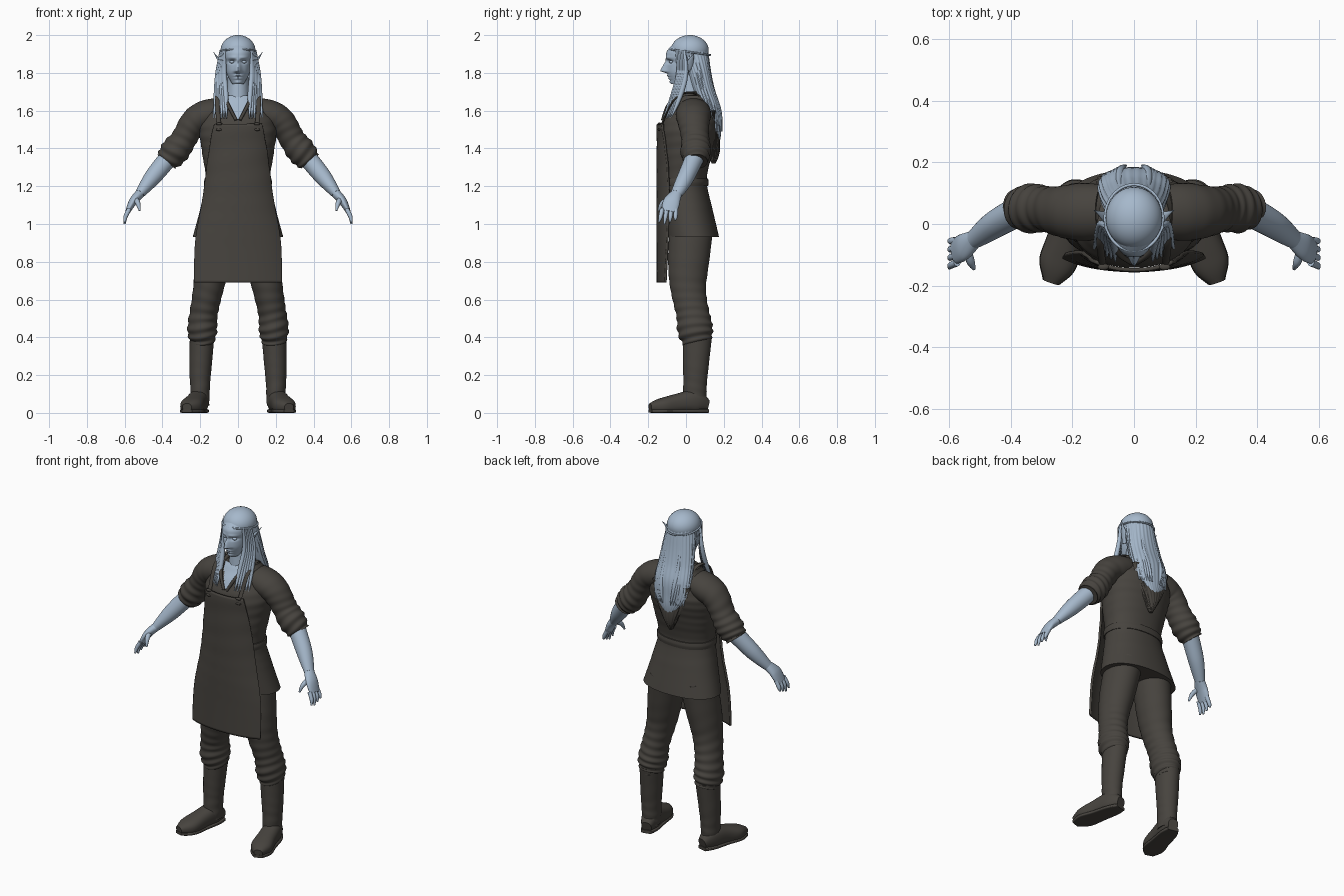
import bpy, bmesh, math
from mathutils import Matrix, Vector

cube = bpy.data.objects.get("Cube")
if cube:
    bpy.data.objects.remove(cube)


def material(name, rgb):
    m = bpy.data.materials.new(name)
    m.use_nodes = True
    m.diffuse_color = (*rgb, 1)
    m.node_tree.nodes["Principled BSDF"].inputs["Base Color"].default_value = (*rgb, 1)
    return m


SKIN = material("pale blue", (0.38, 0.48, 0.6))
CLOTH = material("dark brown", (0.063, 0.057, 0.049))
ALONG_X, ALONG_Y, ALONG_Z = Vector((1, 0, 0)), Vector((0, 1, 0)), Vector((0, 0, 1))
parts = []


def finish(name, bm, mat):
    """Turn a bmesh into an object with one material."""
    bmesh.ops.recalc_face_normals(bm, faces=bm.faces)
    mesh = bpy.data.meshes.new(name)
    bm.to_mesh(mesh)
    bm.free()
    mesh.materials.append(mat)
    obj = bpy.data.objects.new(name, mesh)
    bpy.context.collection.objects.link(obj)
    parts.append(obj)
    return obj


def curve(values, t):
    """Smooth value at t (0 to 1) along evenly spaced values."""
    last = len(values) - 1
    i = max(min(int(t * last), last - 1), 0)
    f = t * last - i
    a, b, c, d = (values[min(max(i + k, 0), last)] for k in (-1, 0, 1, 2))
    return b + ((c - a) * f + (a * 2 - b * 5 + c * 4 - d) * f * f + (b * 3 - a - c * 3 + d) * f ** 3) / 2


def tube(name, mat, path, radii, squash=(1,), half=(math.pi,), sides=32, steps=40, power=2,
         across=ALONG_Y, level=False, fold=0, folds=8, ripple=0, strands=0, shape=None):
    """Skin rings along a path; squash is depth over width, half the angle each ring covers."""
    bm, rings = bmesh.new(), []
    path = [Vector(p) for p in path]
    is_open = half[0] < math.pi
    count = sides + 1 if is_open else sides
    for i in range(steps + 1):
        t = i / steps
        centre, r, ratio, reach = (curve(v, t) for v in (path, radii, squash, half))
        ahead, behind = curve(path, min(t + 0.01, 1)), curve(path, max(t - 0.01, 0))
        tangent = ALONG_Z if level else (ahead - behind).normalized()
        v = (across - tangent * across.dot(tangent)).normalized()
        u = v.cross(tangent)
        ring = []
        for k in range(count):
            a = -math.pi / 2 + reach * (2 * k / sides - 1)
            x, y = (math.copysign(abs(f) ** (2 / power), f) for f in (math.cos(a), math.sin(a)))
            s = r * (1 + fold * t * t * math.sin(math.tau * folds * t + 2 * math.sin(a + 6 * t))
                     + ripple * math.sin(strands * a + 3 * t))
            co = centre + u * x * s + v * y * s * ratio
            ring.append(bm.verts.new(shape(co) if shape else co))
        rings.append(ring)
    for low, high in zip(rings, rings[1:]):
        for k in range(sides):
            j = (k + 1) % count
            bm.faces.new((low[k], low[j], high[j], high[k]))
    if not is_open:
        bm.faces.new(rings[0])
        bm.faces.new(rings[-1])
    return finish(name, bm, mat)


def stack(name, mat, bottom, top, widths, depths, centres, **options):
    """Level rings, evenly spaced in height."""
    rise = (top - bottom) / (len(centres) - 1)
    path = [(0, y, bottom + rise * i) for i, y in enumerate(centres)]
    return tube(name, mat, path, widths, [d / w for d, w in zip(depths, widths)], level=True, **options)


def ball(name, mat, centre, size):
    bm = bmesh.new()
    bmesh.ops.create_uvsphere(bm, u_segments=48, v_segments=24, radius=1,
                              matrix=Matrix.Translation(centre) @ Matrix.Diagonal((*size, 1)))
    finish(name, bm, mat)


def pair(name, mat, path, radii, **options):
    for label, side in (("left", 1), ("right", -1)):
        tube(f"{label}_{name}", mat, [(x * side, y, z) for x, y, z in path], radii, **options)


def ball_pair(name, mat, centre, size):
    x, y, z = centre
    ball("left_" + name, mat, (x, y, z), size)
    ball("right_" + name, mat, (-x, y, z), size)


def bump(distance, size):
    return math.exp(-(distance / size) ** 2)


def sculpt_face(v):
    """Nose, then sockets, brows, lips and chin pushed in or out."""
    if v.y < -0.02:
        x, z = abs(v.x), v.z
        t = (1.88 - z) / 0.07
        v.y -= 0.037 * max(min(t, 6 - 5 * t), 0) * bump(x, 0.011 + 0.007 * max(t, 0))
        for at_x, at_z, wide, high, out in ((0.03, 1.86, 0.02, 0.01, -0.016), (0.03, 1.88, 0.03, 0.01, 0.006),
                                            (0, 1.785, 0.02, 0.005, 0.008), (0, 1.77, 0.02, 0.005, 0.008),
                                            (0, 1.75, 0.02, 0.01, 0.008)):
            v.y -= out * bump(x - at_x, wide) * bump(z - at_z, high)
    return v


# Head, neck, eyes and pointed ears
stack("head", SKIN, 1.74, 1.97, (0.03, 0.06, 0.07, 0.077, 0.05), (0.035, 0.085, 0.1, 0.106, 0.06),
      (-0.04, -0.013, 0, 0.004, 0.01), sides=96, steps=80, shape=sculpt_face)
stack("neck", SKIN, 1.58, 1.8, (0.075, 0.06, 0.053), (0.08, 0.07, 0.058), (0.03, 0.025, 0.02))
ball_pair("eye", SKIN, (0.032, -0.078, 1.858), (0.013, 0.011, 0.008))
pair("ear", SKIN, [(0.07, 0, 1.8), (0.09, 0.02, 1.85), (0.13, 0.045, 1.91)], (0.008, 0.009, 0.001),
     squash=(1.5, 2.2, 1))

# Hair: skull cap, swept-back mass, dark lower tips, loose locks and a thin band
ball("hair_cap", SKIN, (0, 0.02, 1.92), (0.092, 0.1, 0.08))
stack("back_hair", SKIN, 1.42, 1.92, (0.02, 0.1, 0.116, 0.11, 0.1, 0.085), (0.01, 0.035, 0.055, 0.06, 0.065, 0.08),
      (0.165, 0.15, 0.125, 0.09, 0.065, 0.035), sides=128, ripple=0.02, strands=26)
stack("hair_tips", CLOTH, 1.32, 1.6, (0.01, 0.08, 0.125), (0.01, 0.025, 0.03), (0.146, 0.152, 0.14),
      sides=96, ripple=0.04, strands=18)
front_lock = [(0.08, -0.03, 1.92), (0.09, -0.02, 1.8), (0.09, -0.05, 1.68), (0.095, -0.1, 1.56)]
rear_lock = [(0.05, 0.09, 1.86), (0.065, 0.12, 1.72), (0.07, 0.16, 1.6), (0.06, 0.175, 1.49)]
for lock in range(6):
    spread = lock / 2.5 - 1
    for name, base, drift in (("front_lock", front_lock, 0.02), ("rear_lock", rear_lock, -0.015)):
        path = [(x + spread * (0.01 + 0.008 * i), y + spread * drift, z) for i, (x, y, z) in enumerate(base)]
        pair(f"{name}_{lock + 1}", SKIN, path, (0.007, 0.012, 0.013, 0.003), sides=12, steps=16)
turns = [math.tau * k / 16 for k in range(17)]
tube("hair_band", SKIN, [(0.094 * math.sin(a), 0.02 - 0.108 * math.cos(a), 1.91 + 0.015 * math.cos(a)) for a in turns],
     (0.005,), sides=10, steps=64, across=ALONG_Z)

# Tunic with an open V neck, collar and waist tie
tunic = stack("tunic", CLOTH, 0.93, 1.68, (0.24, 0.2, 0.17, 0.19, 0.2, 0.11), (0.14, 0.13, 0.12, 0.14, 0.15, 0.08),
              (0.035, 0.01, -0.01, 0, 0.02, 0.04), sides=160, steps=90, power=2.2, fold=0.012, folds=14)
tunic.data.materials.append(SKIN)
for face in tunic.data.polygons:
    x, y, z = face.center
    if y < 0.03 and abs(x) < 0.012 + 0.5 * (z - 1.56) and z > 1.56:
        face.material_index = 1
pair("collar", CLOTH, [(0.01, -0.125, 1.55), (0.06, -0.08, 1.645), (0.08, 0.04, 1.69), (0, 0.11, 1.69)],
     (0.008, 0.011, 0.011), sides=12)
stack("waist_tie", CLOTH, 1.2, 1.24, (0.177, 0.18, 0.177), (0.127, 0.13, 0.127), (-0.01, -0.01, -0.01), power=2.2)

# Apron wrapped round the front, with shoulder straps and buckles
apron = stack("apron", CLOTH, 0.69, 1.53, (0.31, 0.28, 0.22, 0.2, 0.21), (0.15, 0.15, 0.14, 0.15, 0.16),
              (0, 0, -0.01, 0, 0.01), half=(0.8, 0.9, 1, 0.9, 0.6), sides=64, power=2.2, fold=0.01)
cloth = apron.modifiers.new("thickness", "SOLIDIFY")
cloth.thickness, cloth.offset = 0.012, 0
pair("apron_strap", CLOTH, [(0.1, -0.14, 1.5), (0.11, -0.06, 1.66), (0.1, 0.05, 1.69), (0.06, 0.16, 1.56)],
     (0.005,), squash=(2.4,), across=ALONG_X, sides=12)
for number, height in enumerate((1.5, 1.53)):
    ball_pair(f"strap_buckle_{number + 1}", CLOTH, (0.1, -0.14, height), (0.018, 0.01, 0.007))

# Rolled sleeves and bare arms
wrist = (0.52, -0.05, 1.16)
pair("sleeve", CLOTH, [(0.1, 0.04, 1.6), (0.22, 0.04, 1.55), (0.3, 0.05, 1.43), (0.38, 0.05, 1.33)],
     (0.07, 0.078, 0.073, 0.068, 0.076, 0.06), squash=(1.25, 1.1, 1), sides=48, steps=64, fold=0.07, folds=9)
pair("forearm", SKIN, [(0.36, 0.05, 1.36), (0.45, 0, 1.25), wrist], (0.05, 0.045, 0.026), squash=(1, 1, 1.2))
pair("palm", SKIN, [wrist, (0.555, -0.075, 1.12), (0.584, -0.09, 1.065)], (0.025, 0.022, 0.013), squash=(1.2, 2, 3))
for number, finger in enumerate(("index", "middle", "ring", "little")):
    across = 0.024 * number - 0.036
    reach = 0.01 * abs(number - 1)
    pair(finger + "_finger", SKIN, [(0.575, across - 0.09, 1.08), (0.595, across * 1.1 - 0.095, 1.04),
                                    (0.6, across * 1.2 - 0.1, 1 + reach)], (0.012, 0.011, 0.005), sides=12, steps=16)
pair("thumb", SKIN, [(0.545, -0.08, 1.135), (0.53, -0.125, 1.11), (0.52, -0.146, 1.07)], (0.016, 0.013, 0.005),
     sides=12, steps=16)

# Trousers bunched above tall boots
pair("trouser_leg", CLOTH, [(0.1, 0.03, 1), (0.15, 0.01, 0.7), (0.185, 0.04, 0.5), (0.19, 0.06, 0.36)],
     (0.1, 0.095, 0.08, 0.074, 0.078, 0.058), squash=(1.15, 1.2), sides=48, steps=80, fold=0.07, folds=11)
pair("boot_shaft", CLOTH, [(0.19, 0.06, 0.41), (0.2, 0.05, 0.2), (0.2, 0.045, 0.04)], (0.065, 0.06, 0.052, 0.048),
     squash=(1.2, 1.15, 1.3), fold=0.03, folds=6)


def grounded(v):
    v.z = max(v.z, 0.006)
    return v


foot = [(0.19, 0.114, 0.04), (0.21, 0.03, 0.06), (0.24, -0.1, 0.04), (0.27, -0.19, 0.03)]
pair("boot_foot", CLOTH, foot, (0.03, 0.05, 0.055, 0.06, 0.025), squash=(1, 1.2, 0.95, 0.7, 0.8), power=2.4,
     across=ALONG_Z, shape=grounded)
pair("boot_sole", CLOTH, [(x, y, 0.01) for x, y, z in foot], (0.033, 0.05, 0.055, 0.062, 0.028),
     squash=(0.3, 0.2, 0.18, 0.16, 0.3), power=5, across=ALONG_Z)

# Smooth shading with crisp edges
bpy.ops.object.select_all(action="DESELECT")
for part in parts:
    part.select_set(True)
bpy.context.view_layer.objects.active = parts[0]
bpy.ops.object.shade_smooth_by_angle(angle=math.radians(45))
